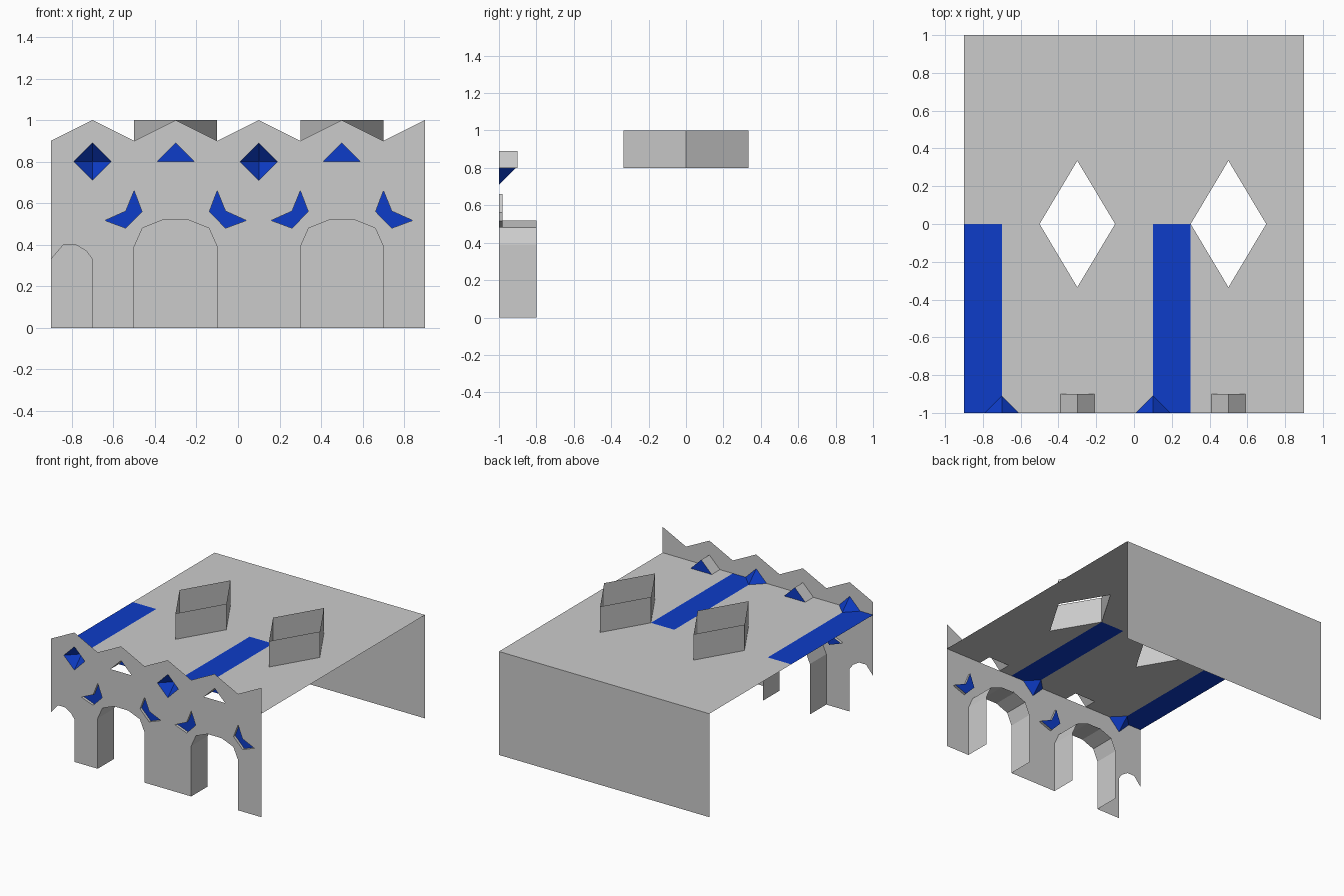
import bpy
from mathutils import Vector
from mathutils.geometry import tessellate_polygon

if "Cube" in bpy.data.objects:
    bpy.data.objects.remove(bpy.data.objects["Cube"])

blue = bpy.data.materials.new("blue_paint")
blue.diffuse_color = (0.004, 0.045, 0.58, 1)
blue.use_nodes = True
blue.node_tree.nodes["Principled BSDF"].inputs["Base Color"].default_value = blue.diffuse_color


def make(name, verts, faces, mat=None, facing=None):
    """Mesh object; optionally flip every face towards a direction."""
    verts = [Vector(v) for v in verts]
    if facing:
        def turn(f):
            n = sum(((verts[f[i - 1]]).cross(verts[f[i]]) for i in range(len(f))), Vector())
            return f if n.dot(Vector(facing)) > 0 else f[::-1]
        faces = [turn(list(f)) for f in faces]
    me = bpy.data.meshes.new(name)
    me.from_pydata(verts, [], faces)
    me.update()
    if mat:
        me.materials.append(mat)
    ob = bpy.data.objects.new(name, me)
    bpy.context.collection.objects.link(ob)
    return ob


def flat(name, loops, to3d, facing, mat=None):
    """Flat panel from an outline followed by hole loops."""
    pts = [Vector((a, b, 0)) for lp in loops for a, b in lp]
    tris = tessellate_polygon([[Vector((a, b, 0)) for a, b in lp] for lp in loops])
    return make(name, [to3d(p.x, p.y) for p in pts], tris, mat, facing)


def strip(name, a, b, closed=False, mat=None):
    """Quads joining two matching point rows."""
    n = len(a)
    faces = [(i, (i + 1) % n, (i + 1) % n + n, i + n) for i in range(n if closed else n - 1)]
    return make(name, list(a) + list(b), faces, mat)


def at_y(y):
    return lambda x, z: (x, y, z)


def roof_panel(name, pts, mat=None):
    flat(name, [pts], lambda x, y: (x, y, 0.8), (0, 0, 1), mat)


R = 0.09          # window half size
BAYS = (-0.3, 0.5)
arch = [(-.2, 0), (-.2, .39), (-.16, .48), (-.06, .52), (.06, .52), (.16, .48), (.2, .39), (.2, 0)]
leaf = [(-.34, .517), (-.24, .562), (-.2, .66), (-.162, .56), (-.24, .48)]


def shift(pts, cx, sx=1):
    return [(cx + sx * x, z) for x, z in pts]


# Openings in the front wall
leaves = [shift(leaf, cx, s) for cx in BAYS for s in (1, -1)]
dormers = [shift([(-R, .8), (0, .8 + R), (R, .8)], cx) for cx in BAYS]
diamonds = [shift([(-R, .8), (0, .8 + R), (R, .8), (0, .8 - R)], cx) for cx in (-.7, .1)]

# Front wall with small part-arch, two arches and zigzag top
outline = [(-.9, .33), (-.84, .40), (-.78, .40), (-.73, .37), (-.7, .33), (-.7, 0)]
for cx in BAYS:
    outline += shift(arch, cx)
outline.append((.9, 0))
outline += [(.9 - .2 * i, 1.0 if i % 2 == 0 else .9) for i in range(10)]
flat("front_wall", [outline] + leaves + dormers + diamonds, at_y(-1), (0, -1, 0))

# Arch reveals
for cx in BAYS:
    p = shift(arch, cx)
    strip("arch_reveal", [(x, -1, z) for x, z in p], [(x, -.8, z) for x, z in p])

# Shallow leaf recesses with blue backs
for p in leaves:
    strip("leaf_reveal", [(x, -1, z) for x, z in p], [(x, -.98, z) for x, z in p], True)
    flat("leaf_panel", [p], at_y(-.98), (0, -1, 0), blue)

# Dormer roofs with blue backs
for p in dormers:
    strip("dormer_roof", [(x, -.9, z) for x, z in p], [(x, -1, z) for x, z in p])
    flat("dormer_panel", [p], at_y(-.9), (0, 1, 0), blue)

# Hollow blue pyramids behind the diamond openings
for p in diamonds:
    cx = p[1][0]
    make("diamond_niche", [(x, -1, z) for x, z in p] + [(cx, -1 + R, .8)],
         [(i, (i + 1) % 4, 4) for i in range(4)], blue)

# Roof: back half, front grey panels and blue strips
roof_panel("roof_back", [(-.9, 0), (-.5, 0), (-.3, .335), (-.1, 0), (.3, 0), (.5, .335),
                         (.7, 0), (.9, 0), (.9, 1), (-.9, 1)])
roof_panel("roof_front_left", [(-.7, 0), (-.7, -.91), (-.61, -1), (-.39, -1), (-.39, -.9), (-.21, -.9),
                               (-.21, -1), (.01, -1), (.1, -.91), (.1, 0), (-.1, 0), (-.3, -.335), (-.5, 0)])
roof_panel("roof_front_right", [(.3, 0), (.3, -1), (.41, -1), (.41, -.9), (.59, -.9), (.59, -1),
                                (.9, -1), (.9, 0), (.7, 0), (.5, -.335)])
roof_panel("blue_strip_left", [(-.9, 0), (-.9, -1), (-.79, -1), (-.7, -.91), (-.7, 0)], blue)
roof_panel("blue_strip_right", [(.1, 0), (.1, -.91), (.19, -1), (.3, -1), (.3, 0)], blue)

# Open diamond skylight shafts
for cx in BAYS:
    p = [(cx - .2, 0), (cx, -.335), (cx + .2, 0), (cx, .335)]
    strip("skylight", [(x, y, .8) for x, y in p], [(x, y, 1) for x, y in p], True)

# Back wall
flat("back_wall", [[(-.9, 0), (.9, 0), (.9, .8), (-.9, .8)]], at_y(1), (0, 1, 0))
